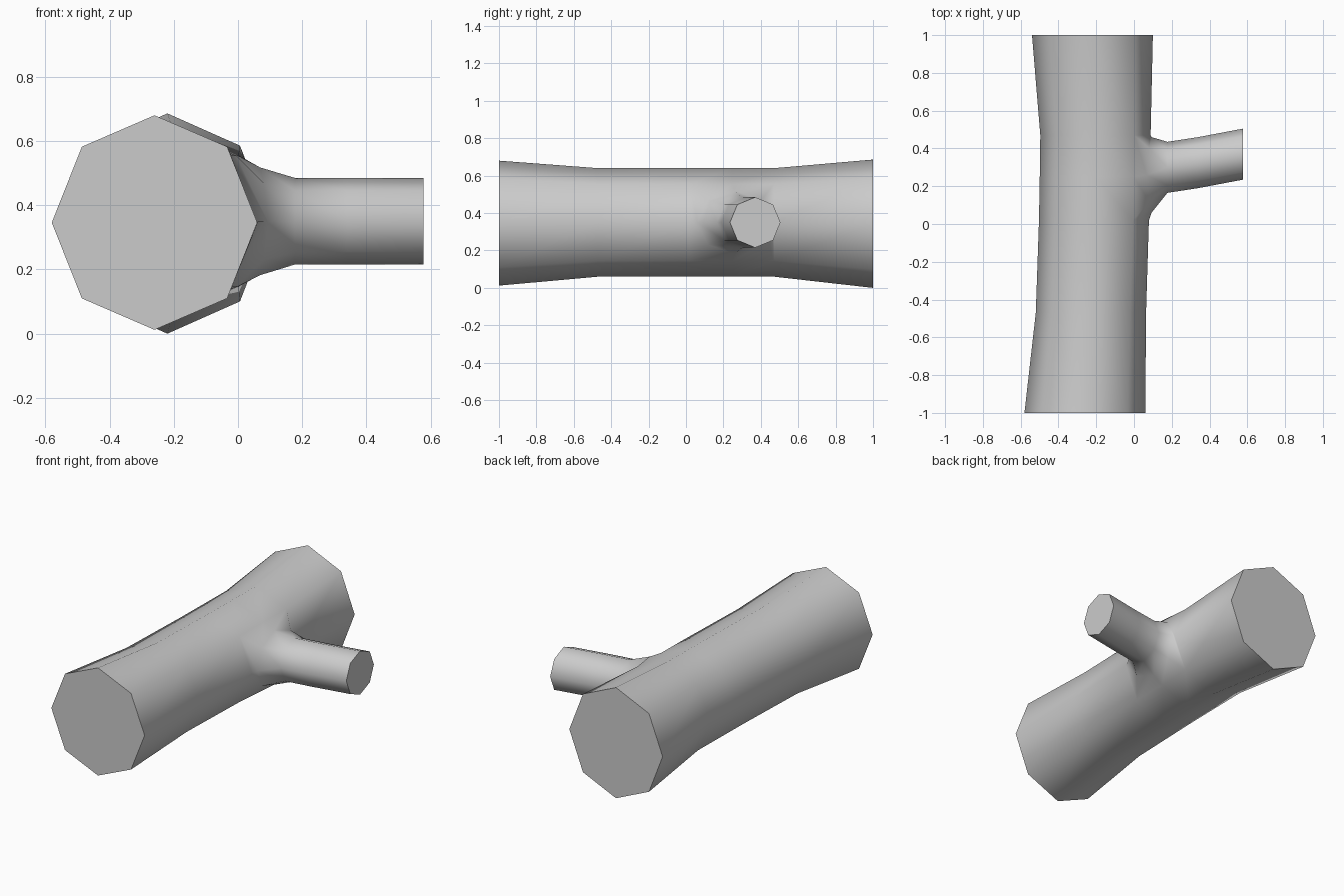
import bpy, bmesh
from math import cos, sin, pi, radians

if "Cube" in bpy.data.objects:
    bpy.data.objects.remove(bpy.data.objects["Cube"])

N = 8
bm = bmesh.new()


def bridge(a, b, skip=()):
    for i in range(N):
        if i not in skip:
            j = (i + 1) % N
            bm.faces.new((a[i], a[j], b[j], b[i]))


# Trunk rings along y: y, centre x, centre z, x radius, z radius
trunk = [
    (-1.00, -0.260, 0.346, 0.320, 0.334),
    (-0.47, -0.228, 0.350, 0.292, 0.290),
    (0.02, -0.212, 0.350, 0.291, 0.290),
    (0.25, -0.208, 0.350, 0.291, 0.290),
    (0.47, -0.204, 0.350, 0.292, 0.290),
    (1.00, -0.220, 0.343, 0.320, 0.343),
]
rings = [[bm.verts.new((cx + rx * cos(2 * pi * i / N), y, cz + rz * sin(2 * pi * i / N)))
          for i in range(N)] for y, cx, cz, rx, rz in trunk]
for k in range(len(rings) - 1):
    # Leave an opening on the +x side for the branch
    bridge(rings[k], rings[k + 1], skip=(0, 7) if k in (2, 3) else ())
bm.faces.new(rings[0])
bm.faces.new(rings[-1])

# Branch grows from the eight vertices round the opening
prev = [rings[r][a] for r, a in
        ((4, 0), (4, 1), (3, 1), (2, 1), (2, 0), (2, 7), (3, 7), (4, 7))]
# x, drop in x at top and bottom, centre y, y radius, z radius
branch = [
    (0.093, 0.025, 0.26, 0.200, 0.168),
    (0.177, 0.0, 0.30, 0.135, 0.135),
    (0.340, 0.0, 0.325, 0.135, 0.135),
    (0.578, 0.0, 0.370, 0.135, 0.135),
]
for x, drop, cy, ry, rz in branch:
    ring = [bm.verts.new((x - drop * sin(2 * pi * i / N) ** 2,
                          cy + ry * cos(2 * pi * i / N),
                          0.35 + rz * sin(2 * pi * i / N))) for i in range(N)]
    bridge(prev, ring)
    prev = ring
bm.faces.new(prev)

bmesh.ops.recalc_face_normals(bm, faces=bm.faces)
mesh = bpy.data.meshes.new("log_with_branch")
bm.to_mesh(mesh)
bm.free()
log = bpy.data.objects.new("log_with_branch", mesh)
bpy.context.collection.objects.link(log)

# Smooth bark, crisp sawn ends
bpy.context.view_layer.objects.active = log
log.select_set(True)
bpy.ops.object.shade_smooth_by_angle(angle=radians(60))
